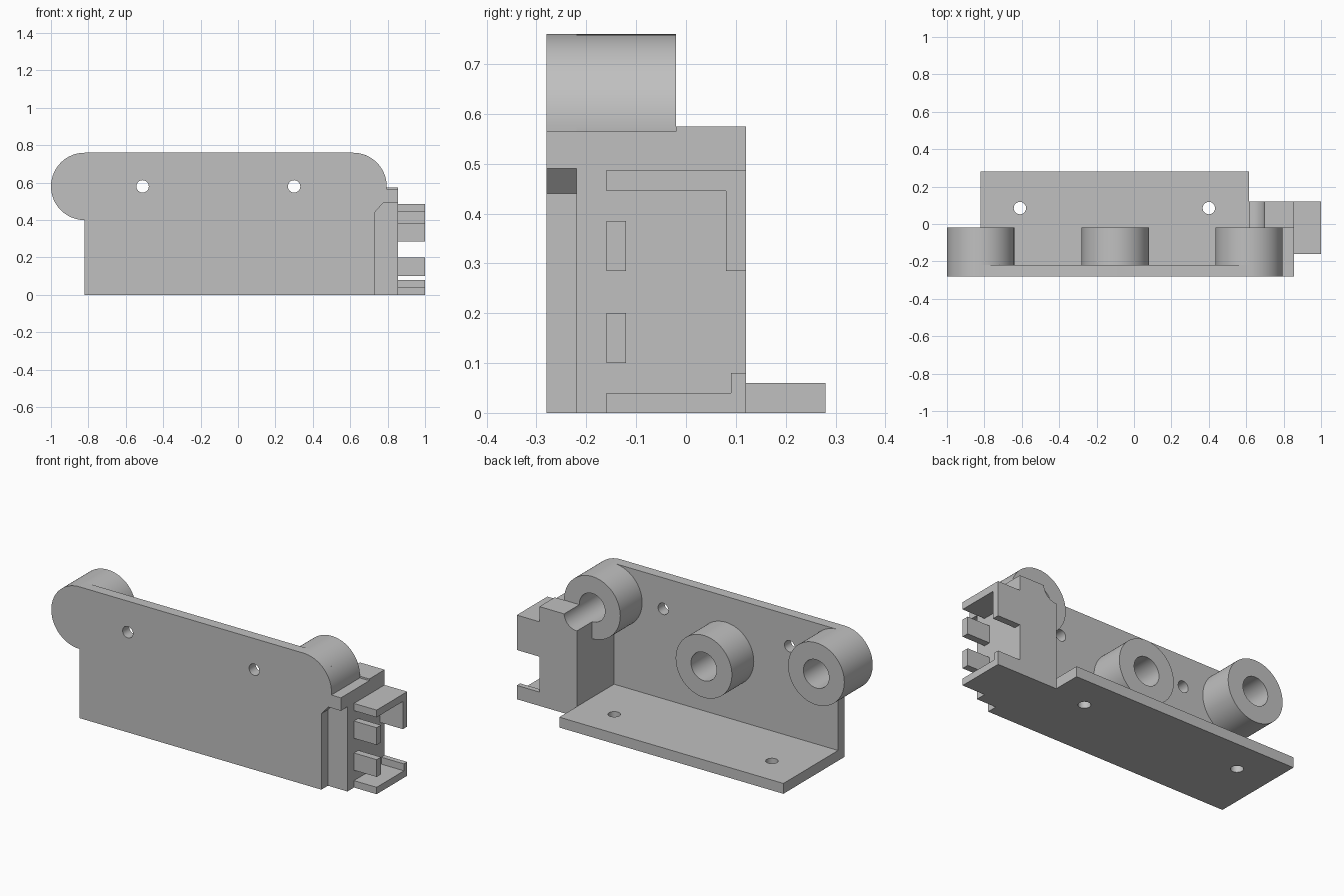
import bpy
import bmesh
from math import cos, sin, radians, pi
from mathutils import Vector

if "Cube" in bpy.data.objects:
    bpy.data.objects.remove(bpy.data.objects["Cube"], do_unlink=True)

grey = bpy.data.materials.new("plain grey")
grey.use_nodes = True
grey.diffuse_color = (0.53, 0.53, 0.53, 1)
grey.node_tree.nodes["Principled BSDF"].inputs["Base Color"].default_value = grey.diffuse_color

# How a profile point (a, b) at depth d maps to space, by extrusion axis
PLACE = {
    "x": lambda a, b, d: Vector((d, a, b)),
    "y": lambda a, b, d: Vector((a, d, b)),
    "z": lambda a, b, d: Vector((a, b, d)),
}


def extrude(name, points, axis, start, end):
    """Solid made by sweeping a closed profile along one axis."""
    bm = bmesh.new()
    face = bm.faces.new([bm.verts.new(PLACE[axis](a, b, start)) for a, b in points])
    swept = bmesh.ops.extrude_face_region(bm, geom=[face])["geom"]
    bmesh.ops.translate(bm, vec=PLACE[axis](0, 0, end - start),
                        verts=[v for v in swept if isinstance(v, bmesh.types.BMVert)])
    bmesh.ops.recalc_face_normals(bm, faces=bm.faces)
    mesh = bpy.data.meshes.new(name)
    bm.to_mesh(mesh)
    bm.free()
    mesh.materials.append(grey)
    obj = bpy.data.objects.new(name, mesh)
    bpy.context.collection.objects.link(obj)
    return obj


def rect(a0, a1, b0, b1):
    return [(a0, b0), (a1, b0), (a1, b1), (a0, b1)]


def arc(center, radius, first, last, steps):
    angles = [radians(first + (last - first) * i / steps) for i in range(steps + 1)]
    return [(center[0] + radius * cos(t), center[1] + radius * sin(t)) for t in angles]


def circle(center, radius, steps=64):
    return arc(center, radius, 0, 360, steps)[:-1]


def activate(obj):
    bpy.ops.object.select_all(action="DESELECT")
    obj.select_set(True)
    bpy.context.view_layer.objects.active = obj


def drill(obj, center, radius, axis, start, end):
    """Cut a round hole and discard the cutter."""
    cutter = extrude("hole_cutter", circle(center, radius), axis, start, end)
    cutter.hide_render = True
    cut = obj.modifiers.new("hole", "BOOLEAN")
    cut.operation, cut.solver, cut.object = "DIFFERENCE", "EXACT", cutter
    activate(obj)
    bpy.ops.object.modifier_apply(modifier=cut.name)
    bpy.data.objects.remove(cutter, do_unlink=True)


FRONT, PLATE_BACK, BOSS_BACK, BLOCK_BACK, BACK = -0.28, -0.22, -0.02, 0.12, 0.28
LEFT_END, BLOCK_IN, BLOCK_OUT = -0.82, 0.615, 0.855
ROUND_R, BORE_R, SCREW_R = 0.18, 0.082, 0.033
low_end, high_end, middle = (LEFT_END, 0.58), (BLOCK_IN, 0.58), (-0.1, 0.43)
parts = []

# Front plate with rounded upper corners and a stepped recess at one end
outline = [(LEFT_END, 0), (0.73, 0), (0.73, 0.44), (0.775, 0.49),
           (BLOCK_OUT, 0.49), (BLOCK_OUT, 0.565)]
outline += arc(high_end, ROUND_R, -4.8, 90, 24) + arc(low_end, ROUND_R, 90, 270, 40)
plate = extrude("front_plate", outline, "y", FRONT, PLATE_BACK)
for x in (-0.51, 0.3):
    drill(plate, (x, 0.58), SCREW_R, "y", FRONT - 0.1, PLATE_BACK + 0.1)
parts.append(plate)

# Base flange with two screw holes
base = extrude("base_flange", rect(LEFT_END, BLOCK_IN, PLATE_BACK, BACK), "z", 0, 0.06)
for x in (-0.61, 0.4):
    drill(base, (x, 0.085), SCREW_R, "z", -0.1, 0.2)
parts.append(base)

# End block, slightly lower beside the boss, grooved by the boss bore
side = [(PLATE_BACK, 0), (BLOCK_BACK, 0), (BLOCK_BACK, 0.575),
        (BOSS_BACK, 0.575), (BOSS_BACK, 0.565), (PLATE_BACK, 0.565)]
block = extrude("end_block", side, "x", BLOCK_IN, BLOCK_OUT)
drill(block, high_end, BORE_R, "y", PLATE_BACK, BLOCK_BACK + 0.1)
parts.append(block)

# Three hollow bosses
for name, center in (("outer_boss", low_end), ("middle_boss", middle), ("block_boss", high_end)):
    boss = extrude(name, circle(center, ROUND_R, 80), "y", PLATE_BACK, BOSS_BACK)
    drill(boss, center, BORE_R, "y", PLATE_BACK - 0.1, BOSS_BACK + 0.1)
    parts.append(boss)

# Clip on the end of the block: two hooks and two tabs
clip = {
    "upper_hook": [(-0.16, 0.445), (0.08, 0.445), (0.08, 0.285),
                   (BLOCK_BACK, 0.285), (BLOCK_BACK, 0.487), (-0.16, 0.487)],
    "lower_hook": [(-0.16, 0), (BLOCK_BACK, 0), (BLOCK_BACK, 0.08),
                   (0.09, 0.08), (0.09, 0.04), (-0.16, 0.04)],
    "upper_tab": rect(-0.16, -0.12, 0.285, 0.385),
    "lower_tab": rect(-0.16, -0.12, 0.1, 0.2),
}
for name, profile in clip.items():
    parts.append(extrude(name, profile, "x", BLOCK_OUT, 1))

# Smooth the round walls, keep the edges crisp
for part in parts:
    activate(part)
    bpy.ops.object.shade_smooth_by_angle(angle=pi / 6)
